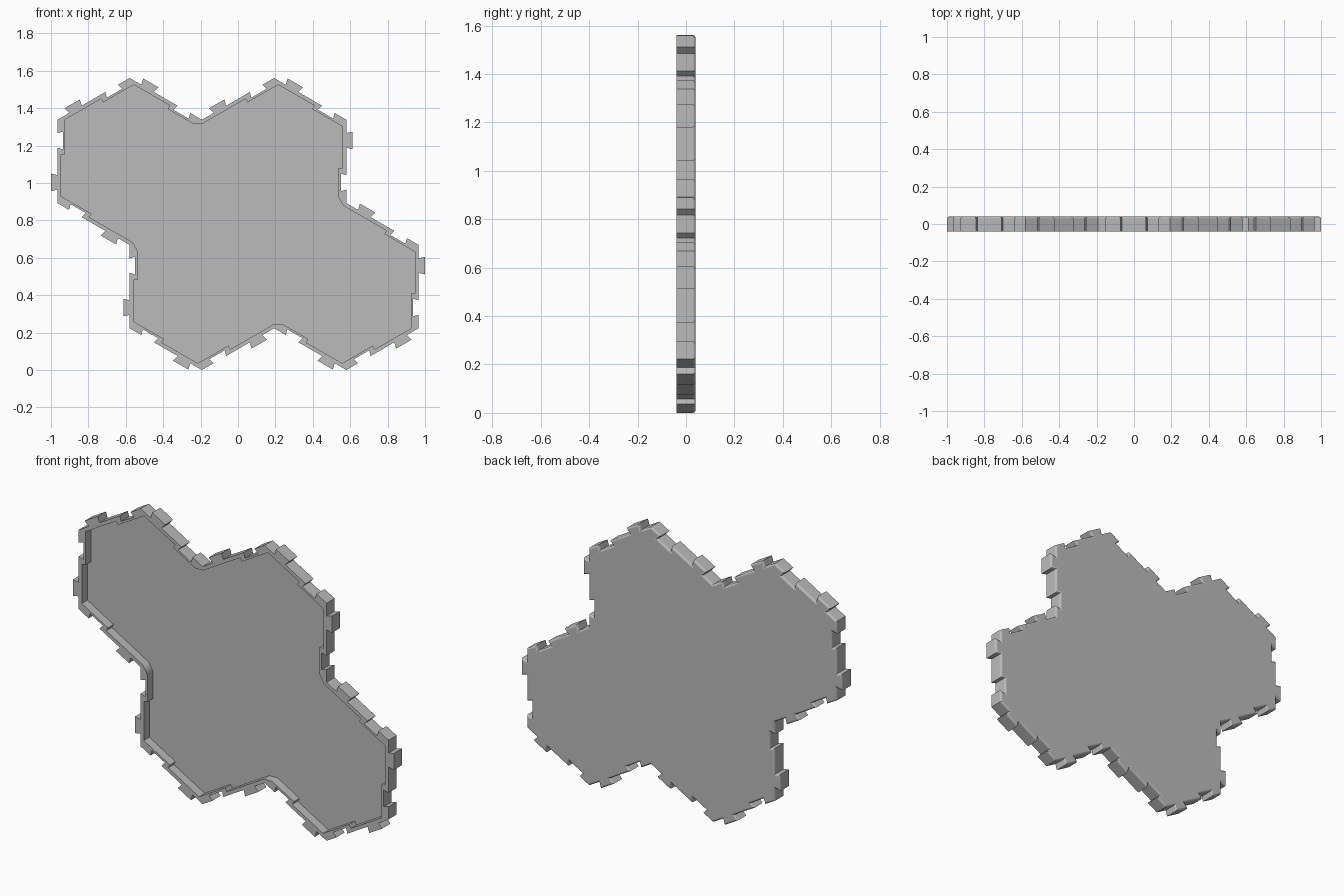
import bpy
import bmesh
import math
from mathutils import Vector

cube = bpy.data.objects.get("Cube")
if cube:
    bpy.data.objects.remove(cube, do_unlink=True)

SIDE = 0.446                      # hexagon side
FRONT, FLOOR, BACK = -0.04, 0.01, 0.04
TAB, SOCKET = 0.034, 0.03         # tab height, socket depth
INSET_TAB, INSET_SOCKET = 0.02, 0.042
STEP = 0.187                      # where the inner wall jogs
ROUND = 0.016

# Headings of the border edges around four joined hexagons
headings = [30, 90, 150, 90, 150, 210, 150, 210, 270, 330, 270, 330, 30, 330]


def unit(degrees):
    a = math.radians(degrees)
    return Vector((math.cos(a), math.sin(a)))


# Each border edge has a dovetail socket, then a dovetail tab
tab = [(0.296, 0), (0.288, TAB), (0.382, TAB), (0.374, 0)]
socket = [(SIDE - s, -SOCKET if h else 0) for s, h in reversed(tab)]

outer, inner = [], []
corner = Vector((1.5 * SIDE * math.cos(math.radians(30)), 0))
for i, heading in enumerate(headings):
    along, before = unit(heading), unit(headings[i - 1])
    out, out_before = unit(heading - 90), unit(headings[i - 1] - 90)

    outer.append(corner.copy())
    outer += [corner + along * s + out * h for s, h in socket + tab]

    # Inner wall corner: where the two inset wall lines meet
    c = out.dot(out_before)
    k = 1 - c * c
    meet = (corner + out_before * ((c * INSET_SOCKET - INSET_TAB) / k)
            + out * ((c * INSET_TAB - INSET_SOCKET) / k))
    if before.cross(along) < 0:   # ease the concave corners
        inner += [meet - before * 0.03, meet + along * 0.03]
    else:
        inner.append(meet)
    inner += [corner + along * STEP - out * INSET_SOCKET,
              corner + along * STEP - out * INSET_TAB]
    corner = corner + along * SIDE

bm = bmesh.new()


def ring(points, y):
    return [bm.verts.new((p.x, y, p.y)) for p in points]


def walls(a, b):
    for i in range(len(a)):
        bm.faces.new((a[i - 1], a[i], b[i], b[i - 1]))


def loop_edges(verts):
    return [bm.edges.get((verts[i - 1], verts[i])) for i in range(len(verts))]


# Tray: outer wall, back panel, inner wall, recessed floor
front_outer, back_outer = ring(outer, FRONT), ring(outer, BACK)
front_inner, floor_ring = ring(inner, FRONT), ring(inner, FLOOR)
walls(front_outer, back_outer)
walls(front_inner, floor_ring)
bm.faces.new(back_outer)
bm.faces.new(floor_ring)

# Front lip between the outer and inner walls
bmesh.ops.triangle_fill(bm, use_beauty=True, normal=(0, -1, 0),
                        edges=loop_edges(front_outer) + loop_edges(front_inner))
bmesh.ops.recalc_face_normals(bm, faces=bm.faces)

# Rounded back border
bmesh.ops.bevel(bm, geom=loop_edges(back_outer), offset=ROUND, segments=4,
                profile=0.5, affect='EDGES', clamp_overlap=True)

mesh = bpy.data.meshes.new("terrain_tile")
bm.to_mesh(mesh)
bm.free()
tile = bpy.data.objects.new("terrain_tile", mesh)
bpy.context.collection.objects.link(tile)

grey = bpy.data.materials.new("plain_grey")
grey.use_nodes = True
colour = (0.5, 0.5, 0.5, 1)
grey.diffuse_color = colour
grey.node_tree.nodes["Principled BSDF"].inputs["Base Color"].default_value = colour
mesh.materials.append(grey)

bpy.ops.object.select_all(action='DESELECT')
tile.select_set(True)
bpy.context.view_layer.objects.active = tile
bpy.ops.object.shade_smooth_by_angle(angle=math.radians(30))
weighted = tile.modifiers.new("flat_panels", 'WEIGHTED_NORMAL')
weighted.keep_sharp = True
